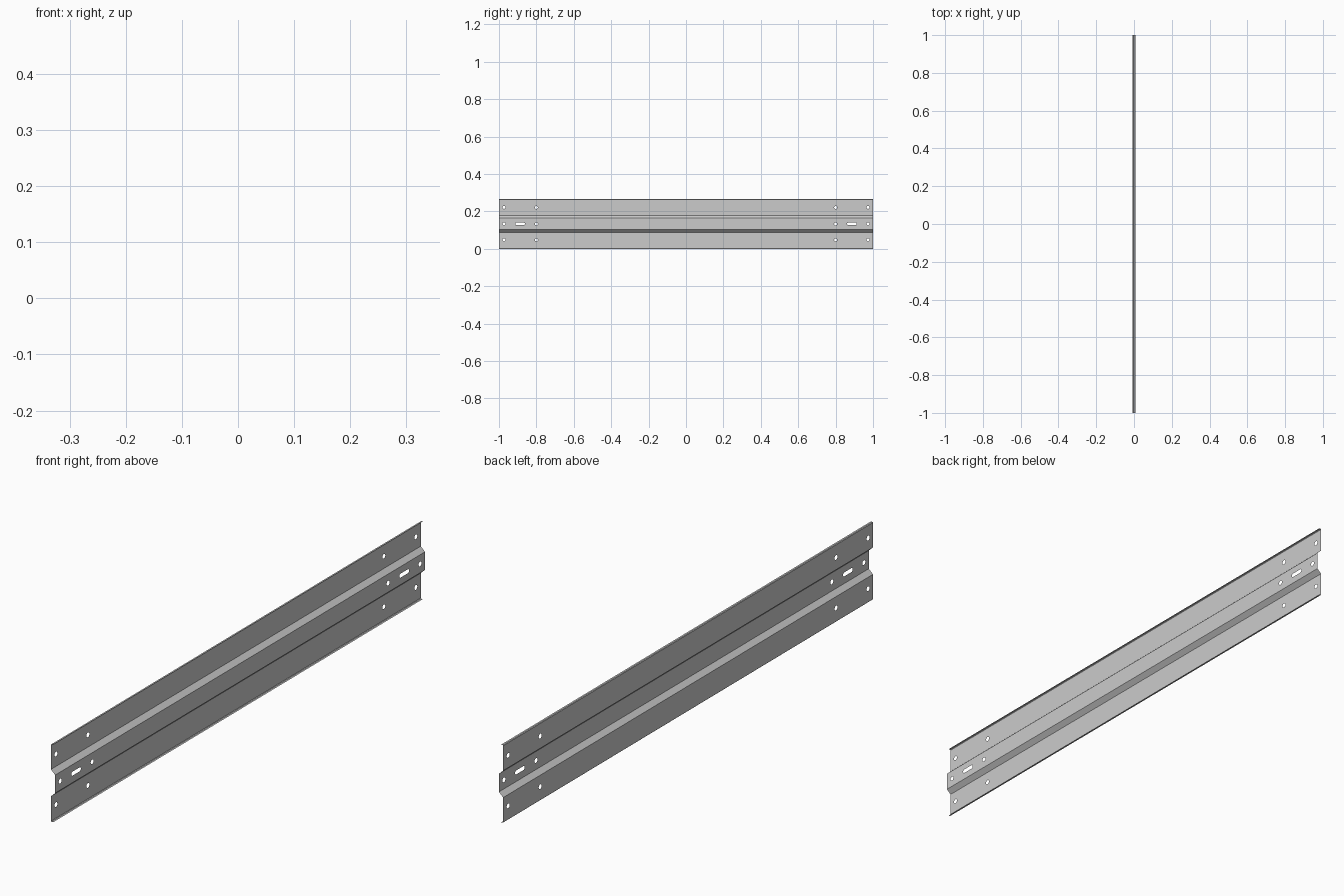
import bpy, bmesh
from math import cos, sin, pi
from mathutils import Vector

if "Cube" in bpy.data.objects:
    bpy.data.objects.remove(bpy.data.objects["Cube"])

L = 1.0                      # half length
H = 0.266                    # total height
XO, XI = -0.008, 0.008       # outer panels / centre rib
MID = H / 2

bm = bmesh.new()


def loop_edges(points):
    vs = [bm.verts.new(p) for p in points]
    return [bm.edges.new((vs[i], vs[(i + 1) % len(vs)])) for i in range(len(vs))]


def slot(x, y, z, r, half=0.0, n=16):
    """Round hole, or a slot along y when half > 0."""
    pts = []
    for i in range(n):
        a = 2 * pi * (i + 0.5) / n
        c = cos(a)
        pts.append((x, y + r * c + (half if c > 0 else -half), z + r * sin(a)))
    return loop_edges(pts)


def panel(x, z0, z1, holes):
    """Flat sheet with holes mirrored to both ends; holes = (y, z, r, half)."""
    edges = loop_edges([(x, -L, z0), (x, L, z0), (x, L, z1), (x, -L, z1)])
    for y, z, r, half in holes:
        for s in (-1, 1):
            edges += slot(x, s * y, z, r, half)
    bmesh.ops.triangle_fill(bm, use_beauty=True, edges=edges, normal=Vector((1, 0, 0)))


def strip(a, b):
    """Plain sheet between two profile points (x, z)."""
    bm.faces.new([bm.verts.new(p) for p in (
        (a[0], -L, a[1]), (a[0], L, a[1]), (b[0], L, b[1]), (b[0], -L, b[1]))])


def bolts(z):
    return [(0.973, z, 0.008, 0), (0.80, z, 0.008, 0)]


# Three upright panels with bolt holes; the centre one also has slots
panel(XO, 0.002, 0.087, bolts(0.048))
panel(XI, 0.102, 0.164, bolts(MID) + [(0.887, MID, 0.007, 0.019)])
panel(XO, 0.179, H - 0.002, bolts(H - 0.045))

# Sloped webs joining the panels to the centre rib
strip((XO, 0.087), (XI, 0.102))
strip((XI, 0.164), (XO, 0.179))

# Folded lips at bottom and top
for z, zb in ((0, 0.002), (H, H - 0.002)):
    strip((0, z), (XO + 0.002, z))
    strip((XO + 0.002, z), (XO, zb))

bmesh.ops.remove_doubles(bm, verts=bm.verts[:], dist=0.0002)
bmesh.ops.recalc_face_normals(bm, faces=bm.faces[:])

mesh = bpy.data.meshes.new("rail_panel")
bm.to_mesh(mesh)
bm.free()
rail = bpy.data.objects.new("rail_panel", mesh)
bpy.context.collection.objects.link(rail)
